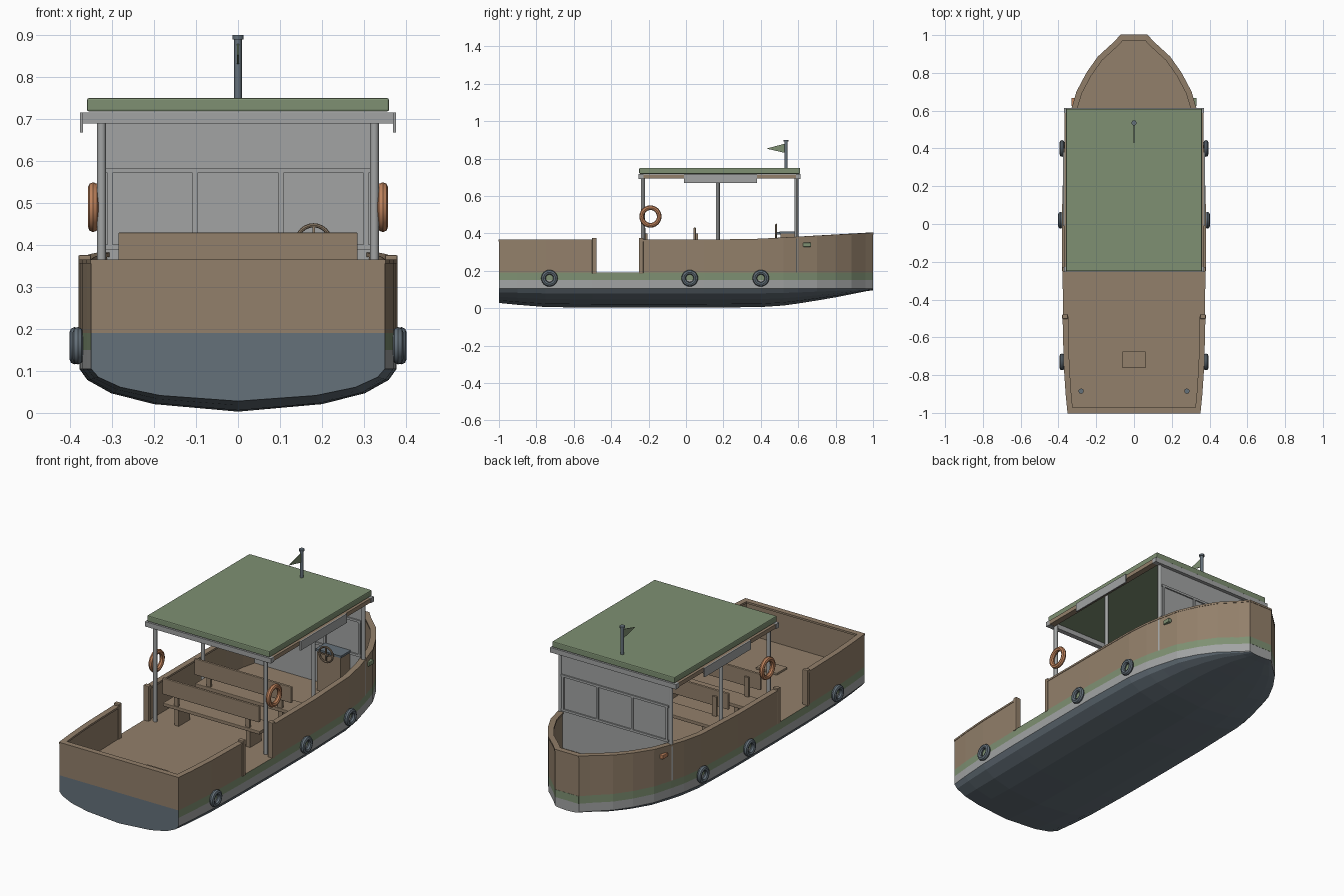
import bpy, bmesh, math
from mathutils import Vector

cube = bpy.data.objects.get("Cube")
if cube:
    bpy.data.objects.remove(cube, do_unlink=True)


def material(name, r, g, b):
    m = bpy.data.materials.new(name)
    m.use_nodes = True
    m.diffuse_color = (r, g, b, 1)
    m.node_tree.nodes["Principled BSDF"].inputs["Base Color"].default_value = (r, g, b, 1)
    return m


BROWN = material("wood brown", .29, .215, .145)
GREEN = material("sage green", .21, .28, .17)
GREY = material("light grey", .36, .37, .37)
SLATE = material("slate blue", .13, .165, .195)
ORANGE = material("buoy orange", .53, .23, .11)


def finish(name, bm, *mats):
    bmesh.ops.recalc_face_normals(bm, faces=bm.faces)
    me = bpy.data.meshes.new(name)
    bm.to_mesh(me)
    bm.free()
    for m in mats:
        me.materials.append(m)
    ob = bpy.data.objects.new(name, me)
    bpy.context.collection.objects.link(ob)
    return ob


def box(name, x, y, z, mat, bevel=0):
    """Box from (low, high) ranges."""
    bm = bmesh.new()
    bmesh.ops.create_cube(bm, size=1)
    for v in bm.verts:
        for i, (a, b) in enumerate((x, y, z)):
            v.co[i] = a if v.co[i] < 0 else b
    ob = finish(name, bm, mat)
    if bevel:
        mod = ob.modifiers.new("soft edges", "BEVEL")
        mod.width, mod.segments = bevel, 2
    return ob


def smooth(ob):
    bpy.ops.object.select_all(action="DESELECT")
    ob.select_set(True)
    bpy.context.view_layer.objects.active = ob
    bpy.ops.object.shade_smooth_by_angle()


def rod(name, x, y, z0, z1, r, mat, sides=12):
    bpy.ops.mesh.primitive_cylinder_add(vertices=sides, radius=r, depth=z1 - z0,
                                        location=(x, y, (z0 + z1) / 2))
    ob = bpy.context.object
    ob.name = name
    ob.data.materials.append(mat)
    smooth(ob)


def ring(name, loc, major, minor, mat, rot):
    bpy.ops.mesh.primitive_torus_add(major_radius=major, minor_radius=minor, major_segments=24,
                                     minor_segments=8, location=loc, rotation=rot)
    ob = bpy.context.object
    ob.name = name
    ob.data.materials.append(mat)
    smooth(ob)


def loft(name, rings, *mats):
    """Closed rings of points skinned into a solid with end caps."""
    bm = bmesh.new()
    rows = [[bm.verts.new(p) for p in r] for r in rings]
    n = len(rows[0])
    for a, b in zip(rows, rows[1:]):
        for i in range(n):
            bm.faces.new((a[i], a[(i + 1) % n], b[(i + 1) % n], b[i]))
    bm.faces.new(rows[0])
    bm.faces.new(rows[-1])
    return finish(name, bm, *mats)


# Hull stations: y, half width, keel height
STATIONS = [(-1, .35, .028), (-.9, .36, .018), (-.75, .37, .006), (-.5, .376, .003),
            (-.24, .378, .003), (.1, .378, .003), (.4, .37, .006), (.52, .352, .014), (.6, .332, .025),
            (.7, .303, .041), (.8, .25, .058), (.885, .19, .075), (.96, .108, .09), (1, .07, .096)]
DECK = .19
# Half section: width fraction, height fraction between keel and chine
BILGE = [(1, 1), (.95, .74), (.8, .43), (.53, .175)]


def section(y, w, keel):
    side = [(w, DECK), (w, .15)] + [(w * f, keel + (.105 - keel) * t) for f, t in BILGE]
    return ([(x, y, z) for x, z in side] + [(0, y, keel)]
            + [(-x, y, z) for x, z in reversed(side)])


hull = loft("hull", [section(*s) for s in STATIONS], SLATE, GREY, GREEN, BROWN)
for p in hull.data.polygons:
    zs = [hull.data.vertices[i].co.z for i in p.vertices]
    low, mid = min(zs), sum(zs) / len(zs)
    if p.normal.z > .9:
        p.material_index = 3
    elif p.normal.y < -.9:
        p.material_index = 0
    elif low > .14:
        p.material_index = 2
    elif low > .1 or p.normal.y > .9:
        p.material_index = 1
box("bow_band", (-.07, .07), (.992, 1.001), (.15, DECK), GREEN)


def width(y):
    for (a, wa, _), (b, wb, _) in zip(STATIONS, STATIONS[1:]):
        if a <= y <= b:
            return wa + (wb - wa) * (y - a) / (b - a)


def rail_height(y):
    return .362 + .038 * max(0, (y - .3) / .7)


def wall(name, path, out, inn, drop=None):
    """Wall along a plan path; drop limits it to a strip below the rail."""
    rings = []
    for i, p in enumerate(path):
        q = [Vector(b) - Vector(a) for a, b in zip(path[max(0, i - 1):i + 1], path[i:i + 2])]
        if i == 0:
            q = [Vector(path[1]) - Vector(p)]
        elif i < len(path) - 1:
            q = [Vector(p) - Vector(path[i - 1]), Vector(path[i + 1]) - Vector(p)]
        t = sum((d.normalized() for d in q), Vector((0, 0))).normalized()
        n = Vector((t.y, -t.x))
        k = 1 / max(.6, n.dot(Vector((q[0].y, -q[0].x)).normalized()))
        a, b = Vector(p) + n * out * k, Vector(p) - n * inn * k
        top = rail_height(p[1]) + (.004 if drop else -.004)
        low = top - drop if drop else DECK - .002
        rings.append([(a.x, a.y, low), (a.x, a.y, top), (b.x, b.y, top), (b.x, b.y, low)])
    loft(name, rings, BROWN)


def side_path(y0, y1):
    return [(width(y), y) for y in [y0] + [s[0] for s in STATIONS if y0 < s[0] < y1] + [y1]]


def mirrored(path):
    return [(-x, y) for x, y in reversed(path)]


# Bulwarks: bow loop and stern loop, leaving a boarding gap on each side
bow = side_path(-.24, 1)
stern = side_path(-1, -.49)
for name, path in (("bow", bow + mirrored(bow)), ("stern", mirrored(stern) + stern)):
    wall(name + "_bulwark", path, 0, .022)
    wall(name + "_rail_cap", path, .002, .028, .01)

# Roof, beams and windscreen
box("roof", (-.36, .36), (-.25, .61), (.718, .75), GREEN, .005)
for name, y in (("rear", -.245), ("front", .595)):
    box(name + "_roof_beam", (-.37, .37), (y - .008, y + .018), (.69, .716), GREY)
box("windscreen", (-.315, .315), (.587, .594), (DECK, .70), GREY)
for name, z in (("upper", .577), ("lower", .395)):
    box(name + "_window_bar", (-.315, .315), (.58, .601), (z - .006, z + .006), GREY)
for x in (-.305, -.102, .102, .305):
    box("window_mullion", (x - .006, x + .006), (.58, .601), (.395, .577), GREY)

# Parts repeated on both sides
for s, tag in ((1, "left"), (-1, "right")):
    def span(a, b):
        return tuple(sorted((s * a, s * b)))
    for y in (-.23, .17, .59):
        rod(tag + "_roof_post", s * .325, y, DECK, .70, .0105, GREY)
    box(tag + "_roof_beam", span(.335, .368), (-.25, .61), (.693, .715), BROWN)
    box(tag + "_side_panel", span(.369, .376), (-.01, .38), (.668, .716), GREY)
    for y in (-.49, -.24):
        box(tag + "_gate_post", span(.35, .38), (y - .012, y + .012), (DECK - .005, .376), BROWN, .003)
    for y in (-.73, .02, .40):
        ring(tag + "_tyre_fender", (s * (width(y) + .011), y, .16), .032, .0125, SLATE,
             (0, math.pi / 2, 0))
    ring(tag + "_lifebuoy", (s * .345, -.19, .49), .047, .0125, ORANGE, (0, math.pi / 2, 0))
    box(tag + "_navigation_light", span(.312, .332), (.625, .668), (.328, .35),
        GREEN if s > 0 else ORANGE, .003)
    rod(tag + "_bollard", s * .28, -.885, DECK, .235, .009, SLATE)
    rod(tag + "_bollard_head", s * .28, -.885, .235, .245, .014, SLATE)

# Benches facing the bow
for y in (-.225, .045):
    box("bench_back", (-.285, .285), (y - .006, y + .008), (.345, .43), BROWN, .003)
    box("bench_seat", (-.285, .285), (y, y + .12), (.278, .296), BROWN, .003)
    for x in (-.21, .21):
        box("bench_leg", (x - .012, x + .012), (y + .01, y + .105), (DECK, .28), BROWN)
        box("bench_back_support", (x - .012, x + .012), (y + .006, y + .018), (.28, .40), BROWN)

# Helm
box("helm_console", (.11, .25), (.505, .582), (DECK, .40), BROWN)
box("helm_dashboard", (.105, .255), (.50, .582), (.40, .411), SLATE)
ring("steering_wheel", (.18, .482, .407), .04, .005, BROWN, (math.pi / 2, 0, 0))
box("wheel_spoke", (.142, .218), (.479, .485), (.404, .41), BROWN)
box("wheel_spoke", (.177, .183), (.479, .485), (.369, .445), BROWN)
box("wheel_shaft", (.174, .186), (.482, .51), (.395, .407), SLATE)

# Deck hatch
box("deck_hatch", (-.062, .062), (-.763, -.675), (DECK, .202), BROWN, .003)

# Mast and pennant
rod("mast", 0, .535, .745, .895, .009, SLATE)
rod("mast_cap", 0, .535, .89, .90, .0135, SLATE)
loft("pennant", [[(x, .53, .88), (x, .53, .83), (x, .43, .853)] for x in (-.002, .002)], GREEN)
